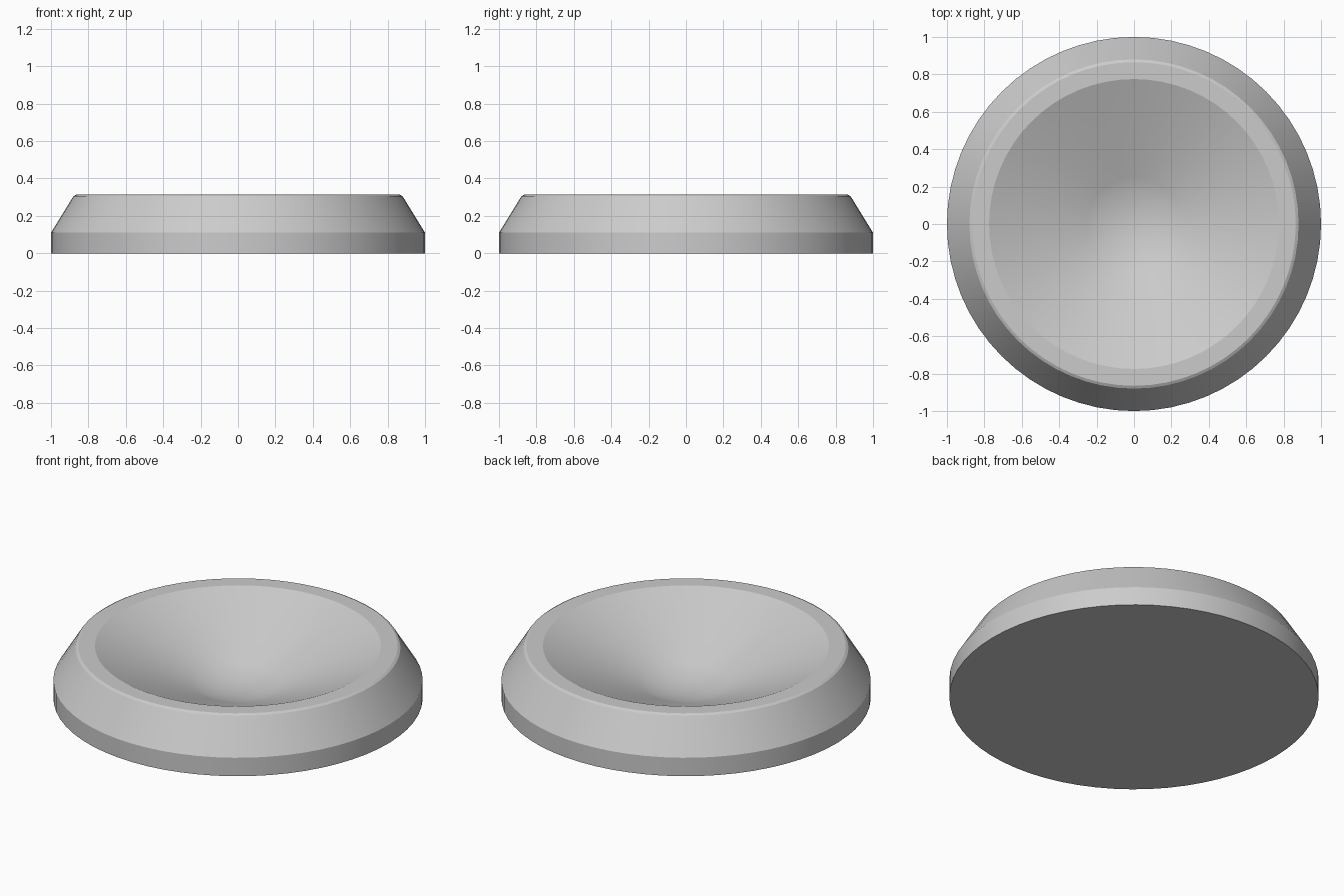
import bpy
import bmesh
import math
from mathutils import Vector

cube = bpy.data.objects.get("Cube")
if cube:
    bpy.data.objects.remove(cube, do_unlink=True)

SEGMENTS = 64

# Flat grey finish
grey = bpy.data.materials.new("plain_grey")
grey.use_nodes = True
colour = (0.6, 0.6, 0.6, 1)
grey.diffuse_color = colour
grey.node_tree.nodes["Principled BSDF"].inputs["Base Color"].default_value = colour


def lathe(name, profile, material, sharp_angle):
    """Revolve a (radius, height) profile around the z axis."""
    bm = bmesh.new()
    verts = [bm.verts.new((r, 0, z)) for r, z in profile]
    edges = [bm.edges.new(pair) for pair in zip(verts, verts[1:])]
    bmesh.ops.spin(bm, geom=verts + edges, cent=Vector(), axis=Vector((0, 0, 1)),
                   angle=math.tau, steps=SEGMENTS, use_duplicate=False)
    bmesh.ops.remove_doubles(bm, verts=bm.verts, dist=0.0005)
    bmesh.ops.recalc_face_normals(bm, faces=bm.faces)
    mesh = bpy.data.meshes.new(name)
    bm.to_mesh(mesh)
    bm.free()
    mesh.materials.append(material)
    obj = bpy.data.objects.new(name, mesh)
    bpy.context.collection.objects.link(obj)
    bpy.ops.object.select_all(action="DESELECT")
    obj.select_set(True)
    bpy.context.view_layer.objects.active = obj
    bpy.ops.object.shade_smooth_by_angle(angle=math.radians(sharp_angle))
    return obj


# Flat underside, short wall, sloped shoulder, chamfered rim, conical hollow
dish_profile = [
    (0, 0), (1, 0), (1, 0.11),
    (0.88, 0.305), (0.865, 0.313), (0.775, 0.313),
    (0.25, 0.092), (0.2, 0.073), (0.1, 0.05), (0, 0.042),
]
lathe("round_dish", dish_profile, grey, 20)
